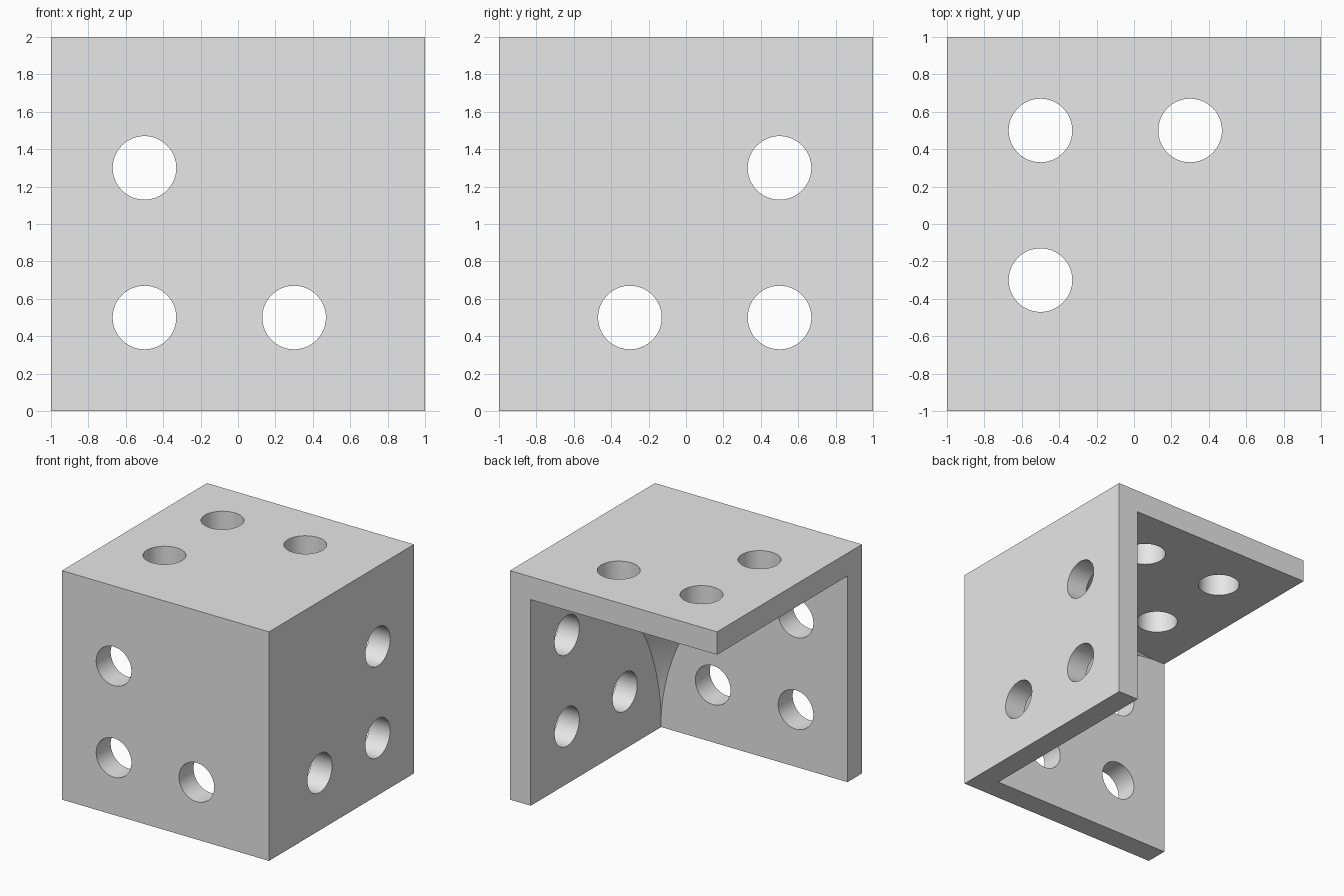
import bpy
from mathutils import Vector, Matrix
from math import pi, sqrt

if "Cube" in bpy.data.objects:
    bpy.data.objects.remove(bpy.data.objects["Cube"])

SIZE, WALL, HOLE = 2.0, 0.2, 0.17
INNER = SIZE - WALL
OPEN_CORNER = Vector((-1, 1, 0))      # corner opposite the joined walls

grey = bpy.data.materials.new("light grey")
grey.use_nodes = True
grey.diffuse_color = (0.8, 0.8, 0.8, 1)
grey.node_tree.nodes["Principled BSDF"].inputs["Base Color"].default_value = (0.8, 0.8, 0.8, 1)


def box(name, low, high):
    low, high = Vector(low), Vector(high)
    bpy.ops.mesh.primitive_cube_add(size=1, location=(low + high) / 2)
    ob = bpy.context.object
    ob.name = name
    ob.data.transform(Matrix.Diagonal((high - low).to_4d()))
    ob.data.materials.append(grey)
    return ob


def boolean(ob, cutter, operation):
    mod = ob.modifiers.new(operation.title(), "BOOLEAN")
    mod.operation, mod.solver, mod.object = operation, "EXACT", cutter
    bpy.context.view_layer.objects.active = ob
    bpy.ops.object.modifier_apply(modifier=mod.name)
    bpy.data.objects.remove(cutter)


# Solid cube that becomes the three joined walls
bracket = box("corner_bracket", (-1, -1, 0), (1, 1, SIZE))

# Hollow: box limited by a sphere, which leaves a rounded gusset in the corner
hollow = box("hollow_cutter", (-1.2, -1 + WALL, -0.2), (1 - WALL, 1.2, INNER))
bpy.ops.mesh.primitive_uv_sphere_add(segments=128, ring_count=64,
                                     radius=INNER * sqrt(2) + 0.002, location=OPEN_CORNER)
sphere = bpy.context.object
sphere.data.materials.append(grey)
boolean(hollow, sphere, "INTERSECT")
boolean(bracket, hollow, "DIFFERENCE")

# Three round holes through each wall, spaced from the open corner
walls = [
    ((1, 0, 0), (0, -1, 0), (0, 0, 1)),
    ((0, -1, 0), (1, 0, 0), (0, 0, 1)),
    ((0, 0, 1), (1, 0, 0), (0, -1, 0)),
]
for normal, u, v in walls:
    normal, u, v = Vector(normal), Vector(u), Vector(v)
    for a, b in ((0.5, 0.5), (1.3, 0.5), (0.5, 1.3)):
        centre = OPEN_CORNER + u * a + v * b + normal * (SIZE - WALL / 2)
        bpy.ops.mesh.primitive_cylinder_add(
            vertices=64, radius=HOLE, depth=WALL * 2, location=centre,
            rotation=normal.to_track_quat("Z", "Y").to_euler())
        drill = bpy.context.object
        drill.data.materials.append(grey)
        boolean(bracket, drill, "DIFFERENCE")

# Smooth the holes and gusset, keep the wall edges sharp
bpy.ops.object.select_all(action="DESELECT")
bracket.select_set(True)
bpy.context.view_layer.objects.active = bracket
bpy.ops.object.shade_smooth_by_angle(angle=pi / 18)
